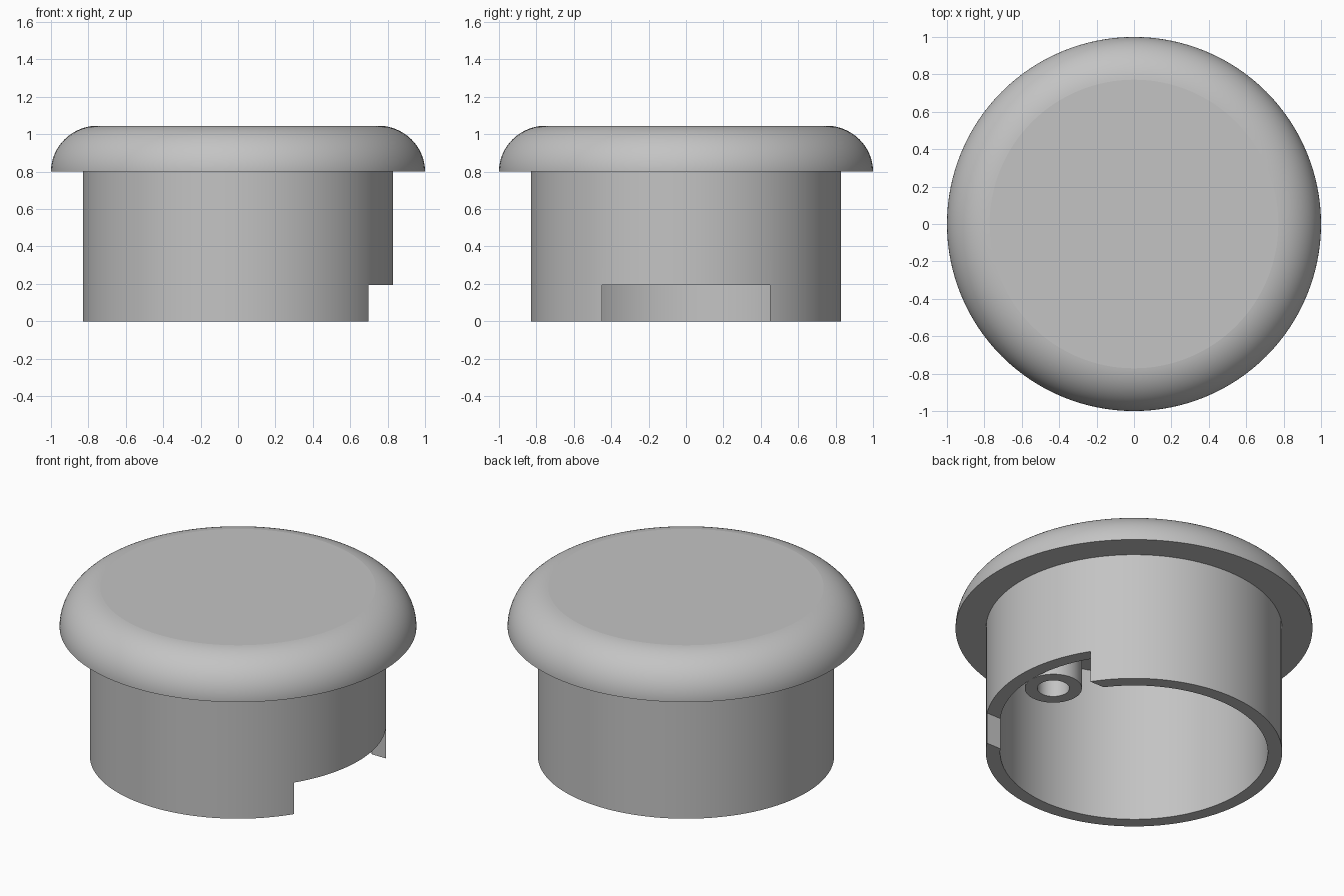
import bpy, bmesh
from math import cos, sin, pi, radians

cube = bpy.data.objects.get("Cube")
if cube:
    bpy.data.objects.remove(cube, do_unlink=True)

grey = bpy.data.materials.new("plain grey")
grey.use_nodes = True
grey.diffuse_color = (0.55, 0.55, 0.55, 1)
grey.node_tree.nodes["Principled BSDF"].inputs["Base Color"].default_value = (0.55, 0.55, 0.55, 1)


def new_object(name, bm):
    bmesh.ops.recalc_face_normals(bm, faces=bm.faces[:])
    mesh = bpy.data.meshes.new(name)
    bm.to_mesh(mesh)
    bm.free()
    obj = bpy.data.objects.new(name, mesh)
    bpy.context.collection.objects.link(obj)
    mesh.materials.append(grey)
    return obj


def lathe(name, profile, segments, closed=False):
    """Revolve (radius, height) points around z; ends on the axis share one vertex."""
    bm = bmesh.new()
    rings = []
    for r, z in profile:
        if r == 0:
            rings.append([bm.verts.new((0, 0, z))] * segments)
        else:
            angles = [2 * pi * i / segments for i in range(segments)]
            rings.append([bm.verts.new((r * cos(a), r * sin(a), z)) for a in angles])
    pairs = list(zip(rings, rings[1:]))
    if closed:
        pairs.append((rings[-1], rings[0]))
    for low, high in pairs:
        for i in range(segments):
            j = (i + 1) % segments
            corners = [low[i], low[j], high[j], high[i]]
            bm.faces.new(list(dict.fromkeys(corners)))
    return new_object(name, bm)


def smooth(obj, degrees):
    bpy.ops.object.select_all(action="DESELECT")
    obj.select_set(True)
    bpy.context.view_layer.objects.active = obj
    bpy.ops.object.shade_smooth_by_angle(angle=radians(degrees))


# Cap with rounded rim and hollow skirt, as one revolved shell
top, rim, ceiling, outer, inner = 1.045, 0.8, 0.94, 0.83, 0.75
steps, sweep = 28, radians(84)
rise = (top - rim) / sin(sweep)
arc = [(0.745 + 0.255 * cos(sweep * i / steps), rim + rise * sin(sweep * i / steps))
       for i in range(steps + 1)]
profile = [(0, ceiling), (inner, ceiling), (inner, 0), (outer, 0), (outer, rim)] + arc + [(0, top)]
body = lathe("cap_and_skirt", profile, 128)

# Notch through the skirt's lower edge
notch_top = 0.195
bm = bmesh.new()
bmesh.ops.create_cube(bm, size=1)
for v in bm.verts:
    v.co = (0.8 + 0.8 * v.co.x, 0.9 * v.co.y, notch_top if v.co.z > 0 else -0.2)
cutter = new_object("notch_cutter", bm)
cutter.hide_render = True
cut = body.modifiers.new("notch", "BOOLEAN")
cut.operation = "DIFFERENCE"
cut.solver = "EXACT"
cut.object = cutter
bpy.context.view_layer.objects.active = body
bpy.ops.object.modifier_apply(modifier=cut.name)
bpy.data.objects.remove(cutter, do_unlink=True)
smooth(body, 5)

# Hollow post inside, above the notch
post = lathe("inner_post", [(0.16, notch_top), (0.16, 0.96), (0.09, 0.96), (0.09, notch_top)],
             48, closed=True)
post.location.x = 0.59
smooth(post, 30)
